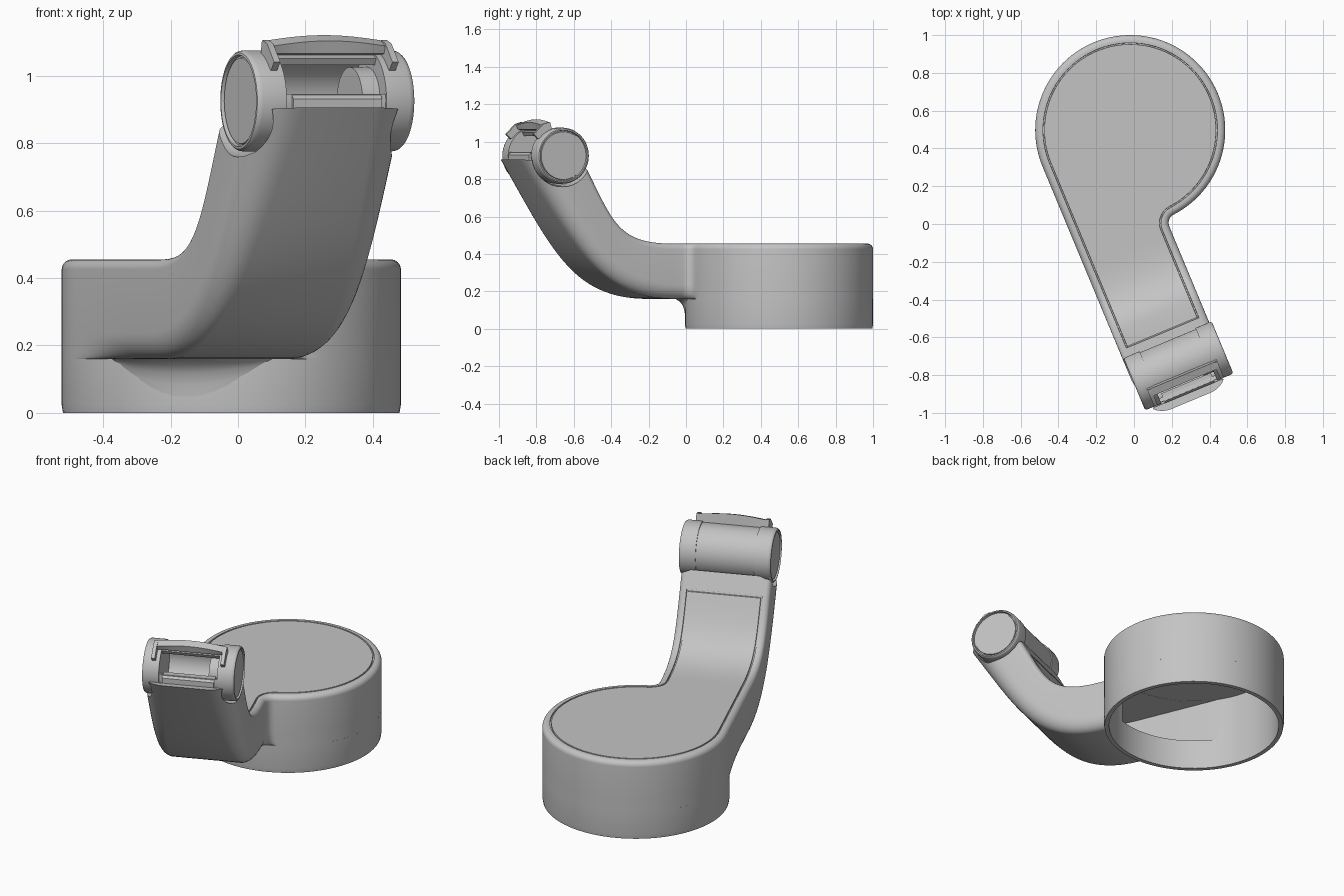
import bpy, bmesh
from math import sin, cos, pi, radians, sqrt, atan2
from mathutils import Vector

cube = bpy.data.objects.get("Cube")
if cube:
    bpy.data.objects.remove(cube)

grey = bpy.data.materials.new("plain grey")
grey.use_nodes = True
tone = (0.55, 0.55, 0.55, 1)
grey.diffuse_color = tone
grey.node_tree.nodes["Principled BSDF"].inputs["Base Color"].default_value = tone

# Local frame: s runs along the arm, p across it, origin at the cup centre
TURN = radians(22.6)
R = 0.503
RIGHT = -0.005
HS, HZ = 1.25, 0.925


def world(s, p, z):
    return (-0.02 + s * sin(TURN) + p * cos(TURN),
            0.497 - s * cos(TURN) + p * sin(TURN), z)


def loft(name, rings, pairs=0):
    """Skin closed rings of (s, p, z); 'pairs' caps a long strip with quads."""
    bm = bmesh.new()
    rows = [[bm.verts.new(world(*q)) for q in ring] for ring in rings]
    n = len(rows[0])
    for a, b in zip(rows, rows[1:]):
        for j in range(n):
            k = (j + 1) % n
            bm.faces.new((a[j], a[k], b[k], b[j]))
    for row in (rows[0], rows[-1]):
        for k in range(pairs):
            bm.faces.new((row[k], row[k + 1], row[n - 2 - k], row[n - 1 - k]))
        bm.faces.new(row[pairs:n - pairs])
    bmesh.ops.recalc_face_normals(bm, faces=bm.faces)
    mesh = bpy.data.meshes.new(name)
    bm.to_mesh(mesh)
    bm.free()
    mesh.materials.append(grey)
    ob = bpy.data.objects.new(name, mesh)
    bpy.context.collection.objects.link(ob)
    return ob


def upright(name, profile, n=96):
    """Turn (radius, z) about the cup axis."""
    turns = [2 * pi * i / n for i in range(n)]
    return loft(name, [[(r * cos(a), r * sin(a), z) for a in turns] for r, z in profile])


def crosswise(name, profile, n=64):
    """Turn (radius, p) about the hinge axis."""
    turns = [2 * pi * i / n for i in range(n)]
    return loft(name, [[(HS + r * cos(a), p, HZ + r * sin(a)) for a in turns]
                       for r, p in profile])


def extrude(name, section, *p_values):
    """Carry an (s, z) section across the arm."""
    return loft(name, [[(s, p, z) for s, z in section] for p in p_values])


def carve(ob, cutters):
    for c in cutters:
        c.hide_render = True
        m = ob.modifiers.new("cut", 'BOOLEAN')
        m.operation = 'DIFFERENCE'
        m.solver = 'EXACT'
        m.object = c
    dg = bpy.context.evaluated_depsgraph_get()
    dg.update()
    mesh = bpy.data.meshes.new_from_object(ob.evaluated_get(dg))
    ob.modifiers.clear()
    ob.data = mesh


# Keyhole shell: round top that runs into the upswept arm
TOP = [Vector(v) for v in ((0.6, 0.455), (0.93, 0.455), (0.95, 0.58), (1.11, 0.87))]
LOW = [Vector(v) for v in ((0.6, 0.16), (1.01, 0.17), (1.135, 0.42), (1.447, 0.905))]
STEPS = 24


def bezier(c, t):
    u = 1 - t
    return c[0] * u**3 + c[1] * 3 * u * u * t + c[2] * 3 * u * t * t + c[3] * t**3


def side_view(t, h):
    return bezier(LOW, t).lerp(bezier(TOP, t), h)


def outline(inset, h, reach=1.0, under=0.0, grow=0.0):
    """Keyhole ring; 'under' rounds the arm only, 'grow' deepens that to the tip."""
    def arm(t, edge, inward):
        q = side_view(t, h * (1 + grow * t))
        return (q.x, edge + inward * (inset + under * (1 + 1.3 * t * t)), q.y)
    z = side_view(0, h).y
    fr = 0.05
    fp = RIGHT + fr
    fs = sqrt((R + fr)**2 - fp**2)
    ts = [reach * k / STEPS for k in range(STEPS + 1)]
    pts = [arm(t, RIGHT, -1) for t in reversed(ts)]
    # concave corner between arm and cup
    a0, a1 = -pi / 2, atan2(-fp, -fs)
    for i in range(9):
        a = a0 + (a1 - a0) * i / 8
        r = fr + inset + under * (1 - i / 8)
        pts.append((fs + r * cos(a), fp + r * sin(a), z))
    # round end
    a0, a1 = atan2(fp, fs), 1.5 * pi
    for i in range(1, 65):
        a = a0 + (a1 - a0) * i / 64
        pts.append(((R - inset) * cos(a), (R - inset) * sin(a), z))
    # straight side, where the underside rounding fades in
    for i in range(1, 9):
        w = i / 8
        pts.append((0.4 * w, inset + under * w * w * (3 - 2 * w) - R, z))
    return pts + [arm(t, -R, 1) for t in ts]


top_r, thick = 0.03, 0.295
quarter = [pi / 2 * i / 8 for i in range(9)]
rings = [outline(0, 0.26 * (1 - cos(a)), 1, 0.058 * (1 - sin(a)), 0.75) for a in quarter]
rings += [outline(top_r * (1 - cos(a)), 1 - top_r / thick * (1 - sin(a))) for a in quarter]
# fine seam around the inset top panel
for inset, h in ((0.041, 1), (0.042, 0.97), (0.048, 0.97), (0.049, 1)):
    rings.append(outline(inset, h, 0.96 - inset * 2))
shell = loft("arm_and_top_shell", rings, STEPS)
cup = upright("cup_wall", [(R - 0.004, 0), (R, 0.025), (R, 0.16)])

# Hollow inside and seat for the hinge
ceiling = 0.92
hollow = upright("cutter_cup", [(0.474, -0.1), (0.474, side_view(0, ceiling).y + 0.001)])
bend = [0.82 * i / 16 for i in range(17)]
bore = [(0.05, side_view(0, 0.06).y)]
bore += [tuple(side_view(t, 0.06 + 0.07 * t)) for t in bend]
bore += [tuple(side_view(t, ceiling)) for t in reversed(bend)]
bore += [(0.05, side_view(0, ceiling).y)]
tunnel = extrude("cutter_arm", bore, -0.465, -0.043)
seat = crosswise("cutter_hinge", [(0.166, -0.7), (0.166, -0.47), (0.156, -0.44),
                                  (0.156, -0.06), (0.166, -0.03), (0.166, 0.2)])
carve(shell, [hollow, tunnel, seat])
carve(cup, [hollow])
for c in (hollow, tunnel, seat):
    bpy.data.objects.remove(c)

# Blend under the arm where it leaves the cup
web = []
for i in range(33):
    f = max(0.03, sin(pi * i / 32)**0.8)
    a = radians(-4 - 68 * i / 32)
    web.append([((0.49 + d * f) * cos(a), (0.49 + d * f) * sin(a), 0.168 - drop * f)
                for d, drop in ((0, 0.13), (0.013, 0.12), (0.018, 0.085), (0.028, 0.05),
                                (0.046, 0.025), (0.08, 0.004), (0, -0.005))])
loft("underside_blend", web)

# Hinge knuckles, mirrored about the middle of the arm
MID = -0.244
knuckle = [(0.127, 0.246), (0.129, 0.24), (0.134, 0.24), (0.136, 0.253),
           (0.143, 0.252), (0.148, 0.246), (0.15, 0.236), (0.15, 0.16)]
for side, name in ((1, "left_knuckle"), (-1, "right_knuckle")):
    crosswise(name, [(r, MID + side * p) for r, p in knuckle])

# Open barrel between the knuckles, with an inner axle stub and lower bar
sweep = [radians(61 + 307 * i / 48) for i in range(49)]
arc = [(HS + 0.144 * cos(a), HZ + 0.144 * sin(a)) for a in sweep]
arc += [(HS + 0.122 * cos(a), HZ + 0.122 * sin(a)) for a in reversed(sweep)]
extrude("hinge_barrel", arc, -0.41, -0.08)
crosswise("axle_stub", [(0.1, -0.14), (0.1, -0.08)])
extrude("lower_bar", [(1.35, 0.885), (1.405, 0.885), (1.405, 0.93), (1.395, 0.942),
                      (1.35, 0.942)], -0.385, -0.1)

# Clip hood: bowed top bar with a hanging tab at each end
bar = [(1.295, 1.06), (1.335, 1.065), (1.345, 1.085), (1.305, 1.102)]
hood = []
for i in range(13):
    w = i / 12
    rise = 0.018 * sin(pi * w)
    hood.append([(s, -0.445 + 0.4 * w, z + (rise if z > 1.07 else 0)) for s, z in bar])
loft("clip_hood", hood)
tab = [(1.3, 1.06), (1.31, 1.105), (1.345, 1.095), (1.4, 1.04), (1.375, 1.015)]
for name, p in (("right_clip_tab", -0.445), ("left_clip_tab", -0.065)):
    extrude(name, tab, p, p + 0.02)

# Smooth round surfaces, keep crisp edges
bpy.ops.object.select_all(action='DESELECT')
for ob in bpy.context.collection.objects:
    if ob.type == 'MESH':
        ob.select_set(True)
        bpy.context.view_layer.objects.active = ob
bpy.ops.object.shade_smooth_by_angle(angle=radians(32))
